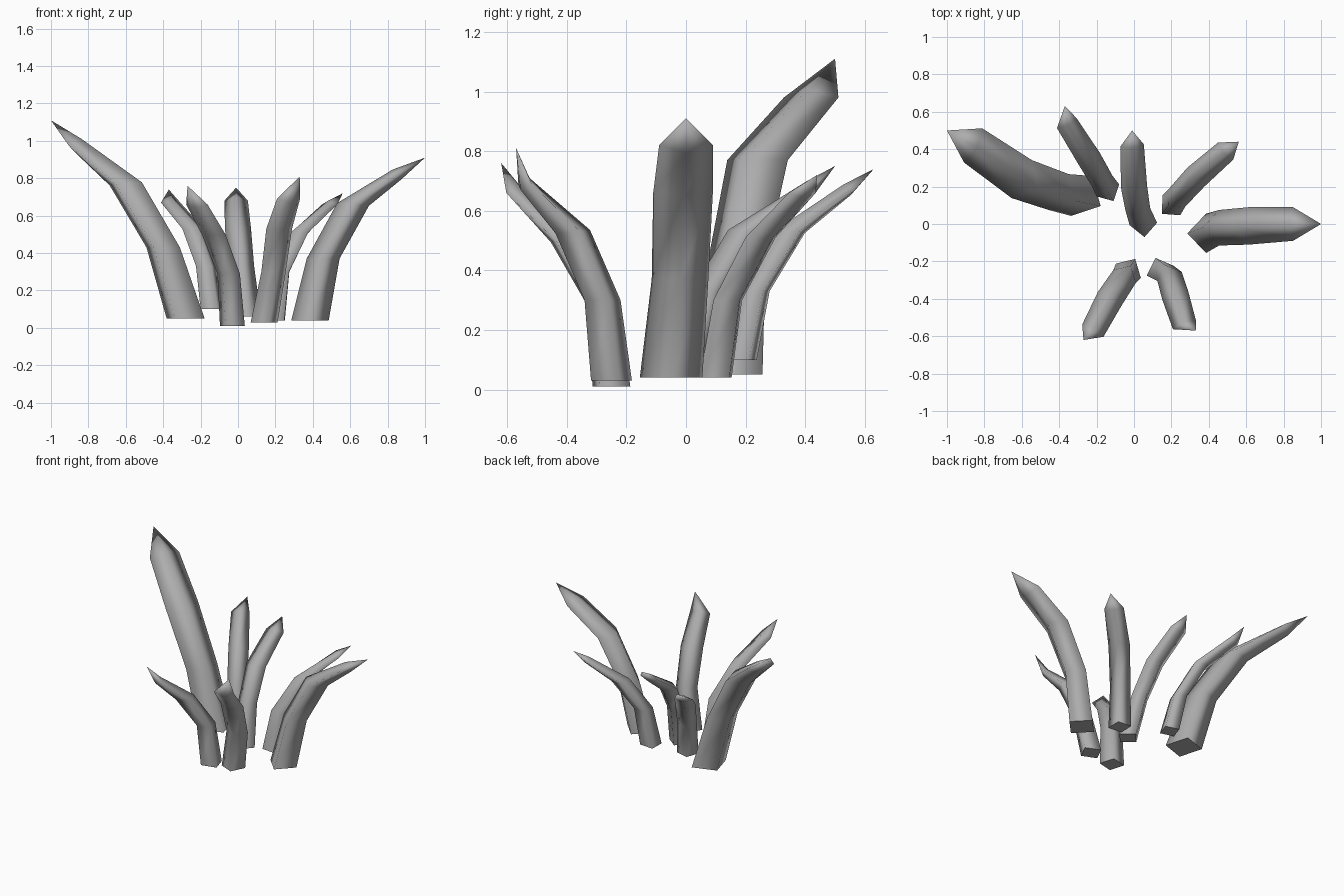
import bpy, bmesh, math
from mathutils import Vector

cube = bpy.data.objects.get("Cube")
if cube:
    bpy.data.objects.remove(cube, do_unlink=True)

# One plain grey for every blade
grey = bpy.data.materials.new("stone_grey")
grey.use_nodes = True
colour = (0.42, 0.42, 0.42, 1.0)
grey.diffuse_color = colour
grey.node_tree.nodes["Principled BSDF"].inputs["Base Color"].default_value = colour
grey.node_tree.nodes["Principled BSDF"].inputs["Roughness"].default_value = 0.9

# Half width, half thickness and forward tilt of each section, base to shoulder
SECTIONS = [(0.105, 0.10, 0), (0.095, 0.088, 0), (0.10, 0.085, 5), (0.09, 0.035, 50)]


def make_blade(name, azimuth, scale, spine):
    """Sweep a four-sided section up a bent spine and close it in a point."""
    angle = math.radians(azimuth)
    outward = Vector((math.cos(angle), math.sin(angle), 0))
    sideways = Vector((-outward.y, outward.x, 0))
    up = Vector((0, 0, 1))
    bm = bmesh.new()
    rings = []
    for point, (width, thick, tilt) in zip(spine, SECTIONS):
        centre = Vector(point)
        lean = math.radians(tilt)
        across = (outward * math.cos(lean) - up * math.sin(lean)) * thick * scale
        side = sideways * width * scale
        rings.append([bm.verts.new(centre + offset)
                      for offset in (across, side, -across, -side)])
    tip = bm.verts.new(Vector(spine[-1]))

    # Walls between neighbouring sections, then the pointed end and the base
    for lower, upper in zip(rings, rings[1:]):
        for i in range(4):
            j = (i + 1) % 4
            bm.faces.new((lower[i], lower[j], upper[j], upper[i]))
    for i in range(4):
        bm.faces.new((rings[-1][i], rings[-1][(i + 1) % 4], tip))
    base = bm.faces.new(rings[0][::-1])
    bmesh.ops.recalc_face_normals(bm, faces=bm.faces[:])
    for face in bm.faces:
        face.smooth = face is not base
    for edge in base.edges:
        edge.smooth = False

    mesh = bpy.data.meshes.new(name)
    bm.to_mesh(mesh)
    bm.free()
    mesh.materials.append(grey)
    blade = bpy.data.objects.new(name, mesh)
    bpy.context.collection.objects.link(blade)
    return blade


# Blades fan outward around an open middle
make_blade("left_blade", 0, 1.0, [
    (.385, -.05, .04), (.455, -.02, .37), (.615, -.01, .66), (.85, 0, .82), (1, 0, .91)])
make_blade("tall_right_blade", 152, 1.15, [
    (-.28, .15, .05), (-.4, .17, .43), (-.6, .24, .77), (-.86, .42, .98), (-1, .5, 1.11)])
make_blade("back_right_blade", 118, .65, [
    (-.14, .18, .1), (-.17, .23, .33), (-.24, .35, .53), (-.36, .54, .67), (-.37, .63, .74)])
make_blade("back_blade", 95, .7, [
    (.05, 0, .06), (.02, .08, .33), (0, .2, .53), (-.01, .42, .68), (-.01, .5, .75)])
make_blade("back_left_blade", 42, .68, [
    (.2, .1, .04), (.23, .14, .3), (.33, .25, .51), (.49, .39, .66), (.56, .44, .72)])
make_blade("front_right_blade", 240, .73, [
    (-.03, -.25, .01), (-.05, -.28, .29), (-.13, -.4, .5), (-.22, -.57, .66), (-.27, -.62, .76)])
make_blade("front_left_blade", 290, .73, [
    (.14, -.25, .03), (.19, -.28, .3), (.22, -.38, .53), (.27, -.54, .69), (.33, -.57, .81)])
